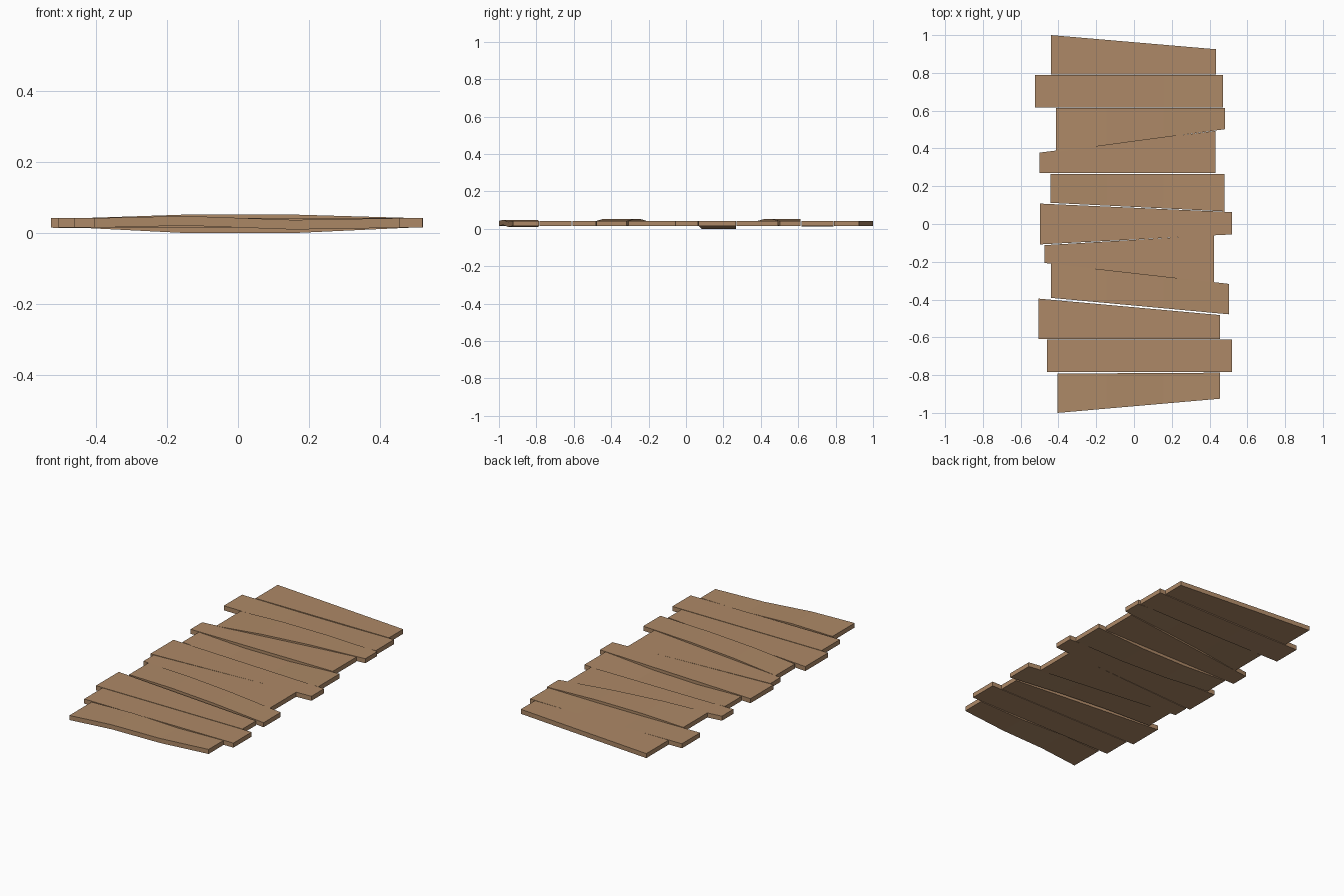
import bpy, bmesh

if "Cube" in bpy.data.objects:
    bpy.data.objects.remove(bpy.data.objects["Cube"])

wood = bpy.data.materials.new("warm_brown_wood")
wood.diffuse_color = (0.42, 0.25, 0.135, 1)
wood.use_nodes = True
wood.node_tree.nodes["Principled BSDF"].inputs["Base Color"].default_value = wood.diffuse_color

BOTTOM, THICK = 0.015, 0.027
GAP = 0.002

# left x, right x, left (top y, bottom y), right (top y, bottom y), lift of the two middle cuts
PLANKS = [
    (-0.44, 0.435, (1.0, 0.79), (0.925, 0.79), (0.0, 0.0)),
    (-0.525, 0.47, (0.79, 0.615), (0.79, 0.615), (-0.003, -0.003)),
    (-0.412, 0.483, (0.615, 0.38), (0.615, 0.50), (0.01, 0.01)),
    (-0.50, 0.432, (0.38, 0.268), (0.495, 0.268), (0.0, 0.0)),
    (-0.442, 0.48, (0.268, 0.11), (0.268, 0.065), (-0.015, -0.015)),
    (-0.498, 0.52, (0.11, -0.11), (0.065, -0.057), (0.0, 0.0)),
    (-0.475, 0.423, (-0.11, -0.208), (-0.057, -0.315), (0.0, 0.0)),
    (-0.44, 0.502, (-0.208, -0.393), (-0.315, -0.48), (0.01, 0.01)),
    (-0.505, 0.455, (-0.393, -0.61), (-0.48, -0.61), (0.0, 0.0)),
    (-0.46, 0.518, (-0.61, -0.785), (-0.61, -0.785), (0.0, 0.0)),
    (-0.405, 0.455, (-0.79, -1.0), (-0.785, -0.925), (0.006, -0.005)),
]


def plank(name, x0, x1, left, right, lift):
    """Slightly warped board swept through four cross-sections."""
    bm = bmesh.new()
    rings = []
    for x, dz in ((x0, 0), (-0.145, lift[0]), (0.155, lift[1]), (x1, 0)):
        t = (x - x0) / (x1 - x0)
        top = left[0] + (right[0] - left[0]) * t
        low = left[1] + (right[1] - left[1]) * t
        # keep a hairline gap between boards but not on the outer ends
        top -= GAP if left[0] < 0.99 else 0
        low += GAP if left[1] > -0.99 else 0
        z0, z1 = BOTTOM + dz, BOTTOM + THICK + dz
        rings.append([bm.verts.new(c) for c in
                      ((x, low, z0), (x, top, z0), (x, top, z1), (x, low, z1))])
    for a, b in zip(rings, rings[1:]):
        for i in range(4):
            j = (i + 1) % 4
            bm.faces.new((a[i], a[j], b[j], b[i]))
    bm.faces.new(rings[0])
    bm.faces.new(rings[-1])
    bmesh.ops.recalc_face_normals(bm, faces=bm.faces)
    me = bpy.data.meshes.new(name)
    bm.to_mesh(me)
    bm.free()
    me.materials.append(wood)
    ob = bpy.data.objects.new(name, me)
    bpy.context.collection.objects.link(ob)


# Row of boards from back to front
for n, p in enumerate(PLANKS, 1):
    plank(f"plank_{n:02d}", *p)
